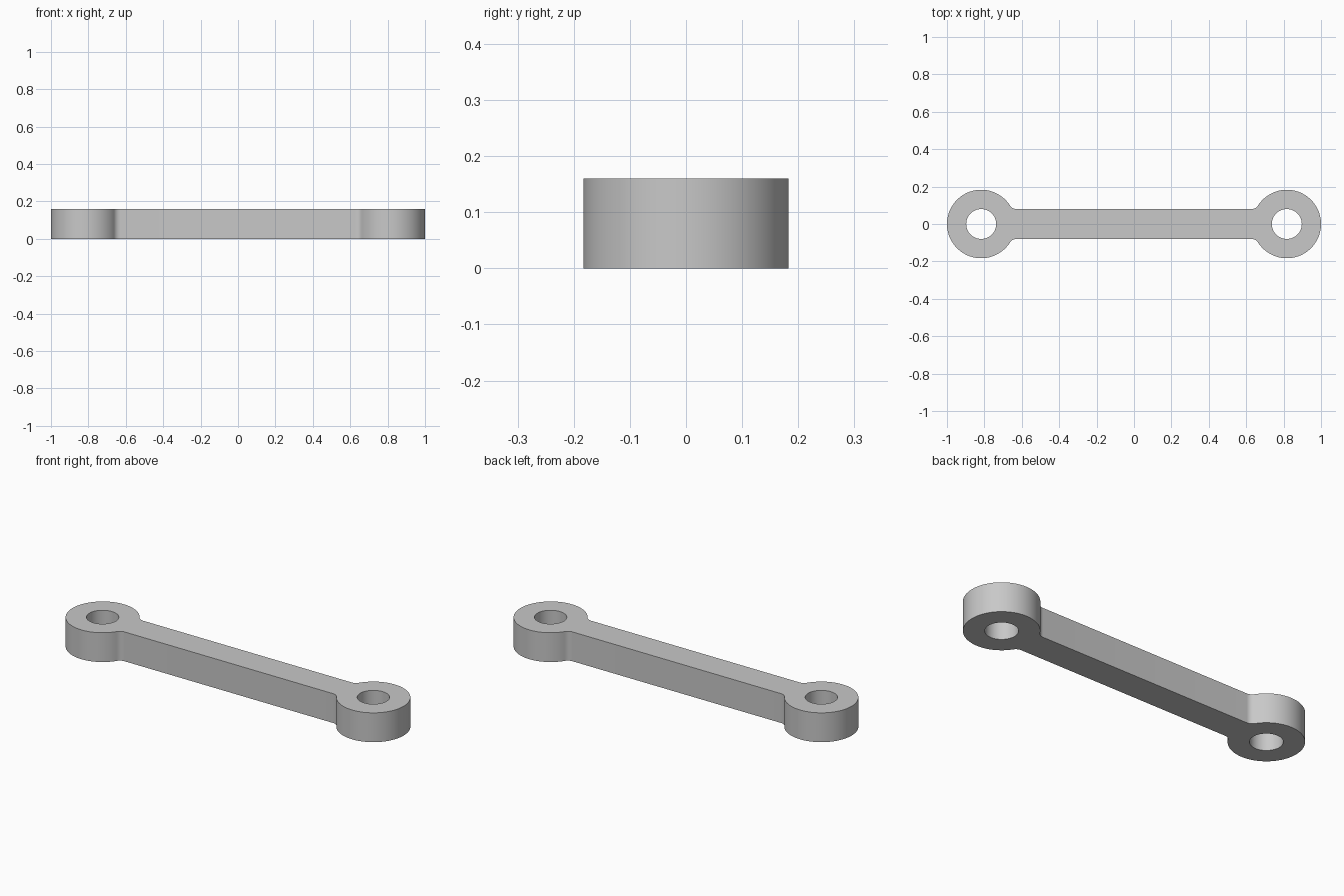
import bpy, bmesh
from math import cos, sin, pi, sqrt, atan2, radians

cube = bpy.data.objects.get("Cube")
if cube:
    bpy.data.objects.remove(cube, do_unlink=True)

EYE_R = 0.183        # outer radius of each end ring
HOLE_R = 0.08
EYE_X = 1 - EYE_R    # ring centre
BAR_H = 0.08         # half width of the bar
FILLET = 0.04
THICK = 0.16


def arc(cx, cy, r, a0, a1, n):
    return [(cx + r * cos(a0 + (a1 - a0) * i / n),
             cy + r * sin(a0 + (a1 - a0) * i / n)) for i in range(n + 1)]


# Outline of the right half: fillet, ring, fillet
fy = BAR_H + FILLET
dx = sqrt((EYE_R + FILLET) ** 2 - fy ** 2)
touch = atan2(fy, dx)
lower = arc(EYE_X - dx, -fy, FILLET, pi / 2, touch, 10)
upper = [(x, -y) for x, y in reversed(lower)]
ring = arc(EYE_X, 0, EYE_R, touch - pi, pi - touch, 80)
half = lower + ring[1:-1] + upper
outline = half + [(-x, -y) for x, y in half]
holes = [arc(s * EYE_X, 0, HOLE_R, 0, 2 * pi, 64)[:-1] for s in (-1, 1)]

# Fill the flat profile and extrude it
bm = bmesh.new()
edges = []
for loop in [outline] + holes:
    vs = [bm.verts.new((x, y, 0)) for x, y in loop]
    edges += [bm.edges.new((v, vs[i - 1])) for i, v in enumerate(vs)]
bmesh.ops.triangle_fill(bm, edges=edges, use_beauty=True, normal=(0, 0, 1))
top = bmesh.ops.extrude_face_region(bm, geom=bm.faces[:], use_keep_orig=True)
bmesh.ops.translate(bm, vec=(0, 0, THICK),
                    verts=[g for g in top["geom"] if isinstance(g, bmesh.types.BMVert)])
bmesh.ops.recalc_face_normals(bm, faces=bm.faces[:])
mesh = bpy.data.meshes.new("link_arm")
bm.to_mesh(mesh)
bm.free()

# Single grey material
grey = bpy.data.materials.new("plain grey")
grey.use_nodes = True
colour = (0.58, 0.58, 0.58, 1)
grey.diffuse_color = colour
grey.node_tree.nodes["Principled BSDF"].inputs["Base Color"].default_value = colour
mesh.materials.append(grey)

link = bpy.data.objects.new("link_arm", mesh)
bpy.context.collection.objects.link(link)
bpy.ops.object.select_all(action="DESELECT")
link.select_set(True)
bpy.context.view_layer.objects.active = link
bpy.ops.object.shade_smooth_by_angle(angle=radians(30))
